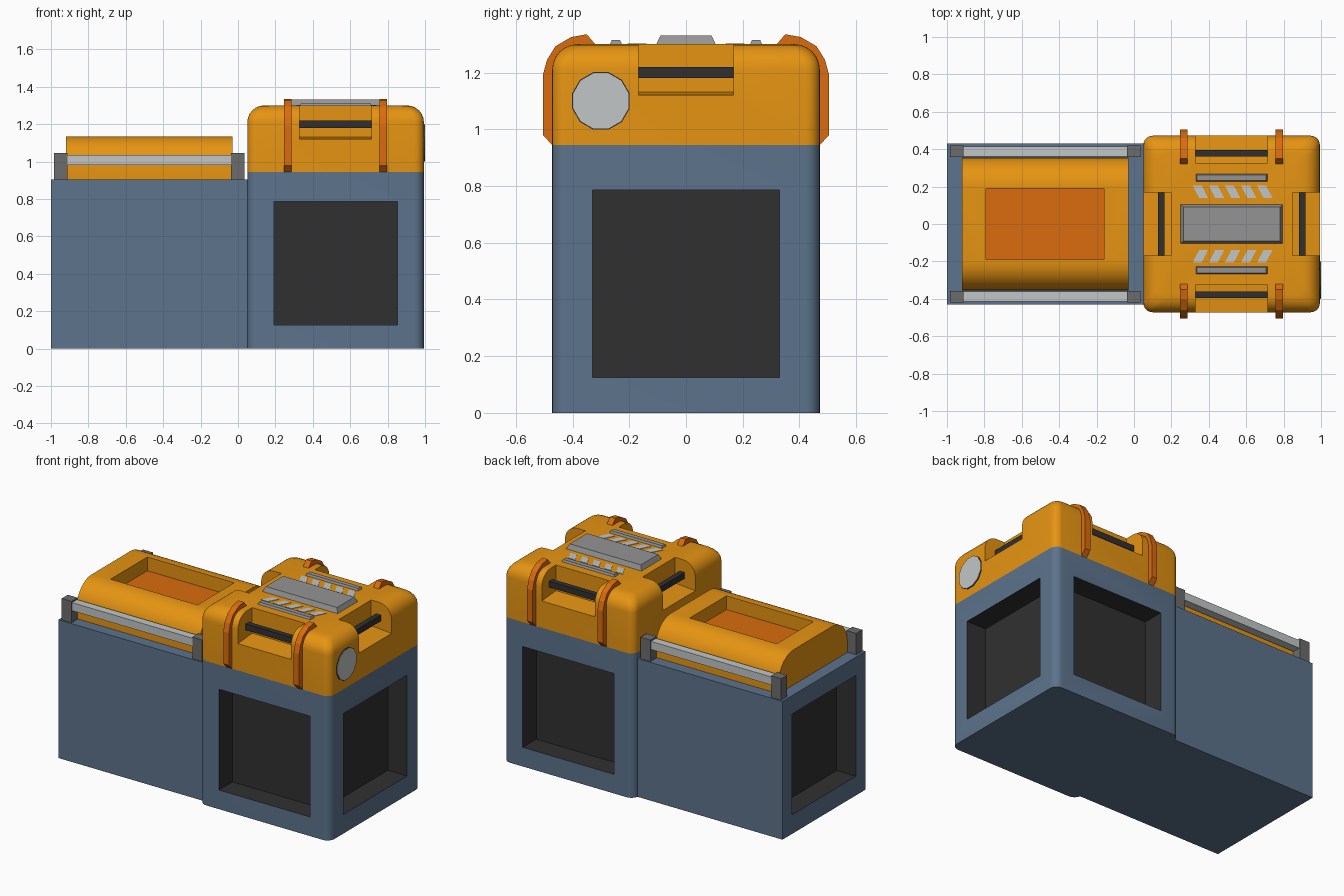
import bpy, bmesh, math
from mathutils import Vector

if "Cube" in bpy.data.objects:
    bpy.data.objects.remove(bpy.data.objects["Cube"])

def material(name, r, g, b):
    lin = lambda c: (c / 255 / 12.92) if c < 11 else ((c / 255 + 0.055) / 1.055) ** 2.4
    m = bpy.data.materials.new(name)
    m.diffuse_color = (lin(r), lin(g), lin(b), 1)
    m.use_nodes = True
    m.node_tree.nodes["Principled BSDF"].inputs["Base Color"].default_value = m.diffuse_color
    return m

BLUE = material("slate_blue", 92, 115, 140)
ORANGE = material("orange", 230, 148, 18)
RUST = material("dark_orange", 218, 108, 14)
DARK = material("charcoal", 48, 48, 48)
LIGHT = material("light_grey", 194, 198, 198)
POST = material("post_grey", 108, 108, 108)
PLATE = material("plate_grey", 148, 148, 148)

def loft(name, rings, *mats, index=0, smooth=False):
    """Skin a stack of equal-length rings and cap both ends."""
    bm = bmesh.new()
    loops = [[bm.verts.new(p) for p in ring] for ring in rings]
    n = len(loops[0])
    for a, b in zip(loops, loops[1:]):
        for i in range(n):
            j = (i + 1) % n
            bm.faces.new((a[i], a[j], b[j], b[i]))
    bm.faces.new(loops[0])
    bm.faces.new(loops[-1])
    bmesh.ops.recalc_face_normals(bm, faces=bm.faces)
    for f in bm.faces:
        f.material_index = index
    me = bpy.data.meshes.new(name)
    bm.to_mesh(me)
    bm.free()
    for m in mats:
        me.materials.append(m)
    ob = bpy.data.objects.new(name, me)
    bpy.context.collection.objects.link(ob)
    if smooth:
        smooth_shade(ob)
    return ob

def activate(ob):
    bpy.ops.object.select_all(action='DESELECT')
    ob.select_set(True)
    bpy.context.view_layer.objects.active = ob

def smooth_shade(ob):
    activate(ob)
    bpy.ops.object.shade_smooth_by_angle(angle=math.radians(32))

def prism(name, pts, axis, lo, hi, *mats, **kw):
    put = {'x': lambda a, b, t: (t, a, b), 'y': lambda a, b, t: (a, t, b),
           'z': lambda a, b, t: (a, b, t)}[axis]
    return loft(name, [[put(a, b, t) for a, b in pts] for t in (lo, hi)], *mats, **kw)

def box(name, x0, x1, y0, y1, z0, z1, *mats, **kw):
    return prism(name, [(x0, y0), (x1, y0), (x1, y1), (x0, y1)], 'z', z0, z1, *mats, **kw)

def rounded(cx, hx, hy, r, z, n=6):
    pts = []
    for q, (sx, sy) in enumerate(((1, 1), (-1, 1), (-1, -1), (1, -1))):
        for i in range(n + 1):
            a = math.pi / 2 * (q + i / n)
            pts.append((cx + sx * (hx - r) + r * math.cos(a), sy * (hy - r) + r * math.sin(a), z))
    return pts

def cut(ob, cutters):
    activate(ob)
    for c in cutters:
        m = ob.modifiers.new("cut", 'BOOLEAN')
        m.operation, m.solver, m.object = 'DIFFERENCE', 'EXACT', c
        bpy.ops.object.modifier_apply(modifier=m.name)
        bpy.data.objects.remove(c)

CX, H = 0.522, 0.472          # cab centre and half width
W, Z0, Z1, D = 0.33, 0.125, 0.785, 0.14   # window recess

# Long rear body with a recess in its end
body = box("rear_body", -1, 0.07, -0.43, 0.43, 0, 0.905, BLUE, DARK)
cut(body, [box("cutter", -1.1, -1 + D, -W, W, Z0, Z1, BLUE, DARK, index=1)])

# Lower cab with three recessed windows
cab = loft("lower_cab", [rounded(CX, H, H, 0.05, z) for z in (0, 0.945)], BLUE, DARK)
cut(cab, [box("cutter", CX + H - D, 1.1, -W, W, Z0, Z1, BLUE, DARK, index=1)] +
    [box("cutter", CX - W, CX + W, *sorted((s * (H - D), s * 0.6)), Z0, Z1, BLUE, DARK, index=1)
     for s in (-1, 1)])
smooth_shade(cab)

# Rounded cab lid, with a handle notch cut in each side
R = 0.09
rings = [rounded(CX, H, H, 0.05, 0.945)]
for i in range(7):
    a = math.pi / 2 * i / 6
    k = R * (1 - math.cos(a))
    rings.append(rounded(CX, H - k, H - k, 0.05, 1.30 - R + R * math.sin(a)))
lid = loft("cab_lid", rings, ORANGE)
notches = []
for s in (-1, 1):
    prof = [(0.325, 1.132), (0.472, 1.12), (0.6, 1.11), (0.6, 1.4), (0.325, 1.4)]
    notches.append(prism("cutter", [(s * a, z) for a, z in prof], 'x', CX - 0.192, CX + 0.192, ORANGE))
    notches.append(prism("cutter", [(CX + s * a, z) for a, z in prof], 'y', -0.168, 0.168, ORANGE))
cut(lid, notches)
smooth_shade(lid)

# Handle bars across the notches
for s, side in ((-1, "a"), (1, "b")):
    lo, hi = sorted((s * 0.36, s * 0.395))
    box("side_handle_" + side, CX - 0.192, CX + 0.192, lo, hi, 1.18, 1.22, DARK)
    box("end_handle_" + side, CX + lo, CX + hi, -0.168, 0.168, 1.18, 1.22, DARK)

# Straps wrapping the lid edges
strap = [(0.465, 0.945), (0.472, 0.945), (0.505, 0.98), (0.505, 1.19), (0.49, 1.245), (0.46, 1.293),
         (0.405, 1.325), (0.35, 1.335), (0.32, 1.30), (0.32, 1.28), (0.40, 1.26), (0.455, 1.2)]
for s in (-1, 1):
    for x in (CX - 0.255, CX + 0.255):
        prism("strap", [(s * a, z) for a, z in strap], 'x', x - 0.02, x + 0.02, RUST)

# Tapered plates on the lid
def tapered(name, hx, y, hy, z, t):
    loft(name, [[(CX + sx * (hx - k), y + sy * (hy - k), h) for sx, sy in
                 ((1, 1), (-1, 1), (-1, -1), (1, -1))] for k, h in ((0, 1.295), (t, z))], PLATE)

tapered("roof_plate", 0.275, 0, 0.107, 1.331, 0.017)
for s in (-1, 1):
    tapered("roof_bar", 0.193, s * 0.247, 0.023, 1.314, 0.008)
    # Slanted warning stripes
    for k in range(5):
        x = 0.313 + 0.086 * k
        prism("stripe", [(x, s * 0.207), (x + 0.048, s * 0.207), (x + 0.083, s * 0.14),
                         (x + 0.035, s * 0.14)], 'z', 1.297, 1.303, LIGHT)

# Round lamp on the end of the cab lid
def disc(name, r, x, mat):
    pts = [(-0.30 + r * math.cos(math.tau * (i + 0.5) / 12), 1.10 + r * math.sin(math.tau * (i + 0.5) / 12))
           for i in range(12)]
    prism(name, pts, 'x', 0.985, x, mat)

disc("lamp_rim", 0.105, 0.997, DARK)
disc("lamp_lens", 0.101, 1.0, LIGHT)

# Rear hood with rounded long edges and a sunken dark orange panel
hw, top, r = 0.355, 1.135, 0.155
arc = [(hw - r + r * math.cos(a), top - r + r * math.sin(a))
       for a in (math.pi / 2 * i / 8 for i in range(9))]
prof = [(hw, 0.9)] + arc + [(-y, z) for y, z in reversed(arc)] + [(-hw, 0.9)]
hood = prism("rear_hood", prof, 'x', -0.92, -0.03, ORANGE, RUST)
cut(hood, [box("cutter", -0.79, -0.16, -0.19, 0.19, 1.045, 1.3, ORANGE, RUST)])
for f in hood.data.polygons:
    if f.normal.z > 0.9 and abs(f.center.z - 1.045) < 0.01 and abs(f.center.y) < 0.19:
        f.material_index = 1
smooth_shade(hood)

# Side rails and their posts
for s in (-1, 1):
    y0, y1 = sorted((s * 0.362, s * 0.415))
    box("side_rail", -0.93, -0.02, y0, y1, 0.982, 1.035, LIGHT)
    y0, y1 = sorted((s * 0.357, s * 0.42))
    for x in (-0.983, -0.037):
        box("rail_post", x, x + 0.072, y0, y1, 0.9, 1.045, POST)
